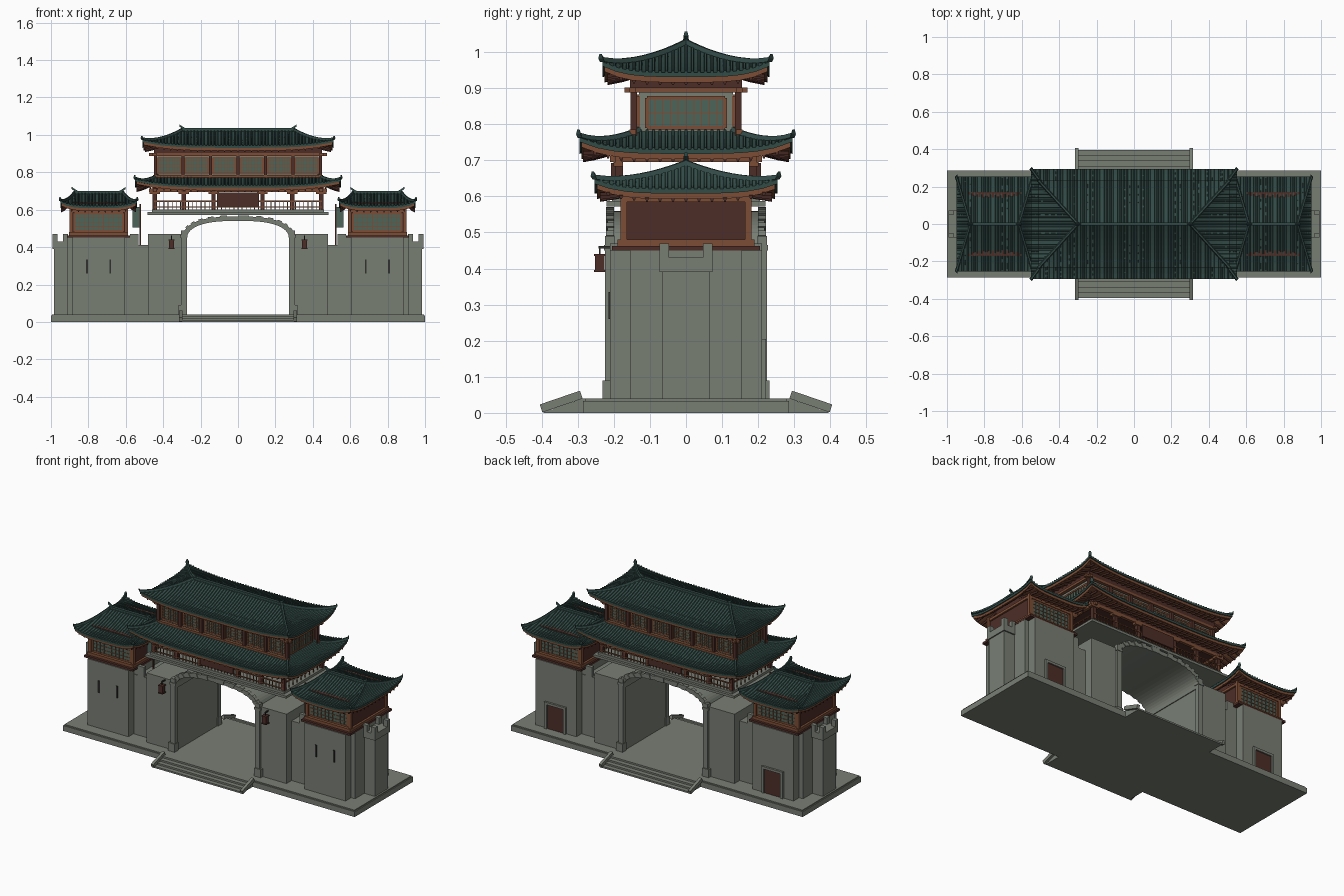
import bpy, bmesh, math
from mathutils import Matrix, Vector

if "Cube" in bpy.data.objects:
    bpy.data.objects.remove(bpy.data.objects["Cube"])

COLOURS = {
    "stone": (.19, .21, .175), "roof_tile": (.032, .07, .062),
    "timber": (.2, .075, .036), "dark_wood": (.075, .027, .02),
    "lattice_teal": (.075, .13, .105), "iron": (.03, .03, .028),
}
mats = {}
for name, rgb in COLOURS.items():
    m = bpy.data.materials.new(name)
    m.use_nodes = True
    m.diffuse_color = (*rgb, 1)
    m.node_tree.nodes["Principled BSDF"].inputs["Base Color"].default_value = (*rgb, 1)
    mats[name] = m

parts = {}


def part(name, mat):
    return parts.setdefault((name, mat), bmesh.new())


def box(bm, x, y, z, tilt=0):
    """Box from three (low, high) ranges, optionally tilted about x."""
    c = [sum(r) / 2 for r in (x, y, z)]
    s = [abs(r[1] - r[0]) for r in (x, y, z)]
    mat = Matrix.Translation(c) @ Matrix.Rotation(tilt, 4, 'X') @ Matrix.Diagonal((*s, 1))
    bmesh.ops.create_cube(bm, size=1, matrix=mat)


def around(c, half):
    return (c - half, c + half)


def sweep(bm, pts, side, w, h):
    """Tapered bar along a path; negative h hangs below it."""
    side = Vector(side).normalized() * w
    up = Vector((0, 0, h))
    rows = [[bm.verts.new(q) for q in (p - side, p - side * .5 + up, p + side * .5 + up, p + side)]
            for p in map(Vector, pts)]
    for a, b in zip(rows, rows[1:]):
        for i in range(4):
            bm.faces.new((a[i], a[(i + 1) % 4], b[(i + 1) % 4], b[i]))
    bm.faces.new(rows[0])
    bm.faces.new(rows[-1][::-1])


def hip_roof(name, cx, a, b, c, d, z0, h, lift, ridge):
    """Concave hip roof with upturned corners, tile ribs and rafters."""
    def half(t):
        return a + (c - a) * t, b + (d - b) * t

    def height(t, s):
        return z0 + h * max(t, 0) ** 1.5 + lift * abs(s) ** 4 * (1 - t) ** 2

    def shell(bm, top, bottom, inset, n=12, steps=6):
        grids = []
        for off in (top, bottom):
            grid = []
            for i in range(steps + 1):
                t = i / steps
                hx, hy = half(t)
                hx, hy = hx - inset, max(hy - inset, 0)
                ring = []
                for k in range(4):
                    for j in range(n):
                        s = 2 * j / n - 1
                        x, y = [(s * hx, -hy), (hx, s * hy), (-s * hx, hy), (-hx, -s * hy)][k]
                        ring.append(bm.verts.new((cx + x, y, height(t, s) + off)))
                grid.append(ring)
            grids.append(grid)
        bands = list(zip(grids[0], grids[0][1:]))
        bands += list(zip(grids[1][1:], grids[1])) + [(grids[1][0], grids[0][0])]
        for lo, hi in bands:
            for j in range(4 * n):
                k = (j + 1) % (4 * n)
                bm.faces.new((lo[j], lo[k], hi[k], hi[j]))
        bmesh.ops.remove_doubles(bm, verts=bm.verts, dist=.0002)

    shell(part(name + "_tiles", "roof_tile"), 0, -.012, 0)
    shell(part(name + "_soffit", "timber"), -.012, -.027, .006)

    def slopes(bm, gap, w, bar, off, start):
        for along_x in (True, False):
            A, C = (a, c) if along_x else (b, d)
            n = int(A / gap)
            for i in range(-n, n + 1):
                v = i * gap
                end = min(1, (A - abs(v)) / (A - C))
                if end < start + .05:
                    continue
                for sg in (-1, 1):
                    pts = []
                    for q in range(6):
                        t = start + (end - start) * q / 5
                        hx, hy = half(t)
                        z = height(t, v / max(hx if along_x else hy, .01)) + off
                        pts.append((cx + v, sg * hy, z) if along_x else (cx + sg * hx, v, z))
                    sweep(bm, pts, (1, 0, 0) if along_x else (0, 1, 0), w, bar)

    slopes(part(name + "_ribs", "roof_tile"), .018, .005, .006, -.001, 0)
    slopes(part(name + "_rafters", "dark_wood"), .036, .005, -.01, -.026, .06)
    # hip and ridge caps
    caps = part(name + "_ridges", "roof_tile")
    for sx in (-1, 1):
        for sy in (-1, 1):
            pts = []
            for i in range(-1, 9):
                t = i / 8 if i >= 0 else -.02
                hx, hy = half(t)
                pts.append((cx + sx * hx, sy * hy, height(t, 1) + (.008 if i < 0 else 0)))
            sweep(caps, pts, (sx, -sy, 0), .009, .013)
        if ridge:
            e = cx + sx * c
            sweep(caps, [(e - sx * .02, 0, z0 + h), (e, 0, z0 + h + .012), (e + sx * .014, 0, z0 + h + .022)],
                  (0, 1, 0), .007, .012)
    if ridge:
        box(caps, around(cx, c), (-.009, .009), (z0 + h - .01, z0 + h + .013))


def window(name, c, wall, out, half, z, cols, rows, side=False):
    """Teal panel with a timber frame and lattice on a wall plane."""
    def slab(mat, u, depth, zz):
        v = (wall - .003, wall + out * depth) if out > 0 else (wall - depth, wall + .003)
        bm = part(name + ("_panel" if mat == "lattice_teal" else "_lattice"), mat)
        box(bm, v if side else u, u if side else v, zz)
    lo, hi = z
    slab("lattice_teal", around(c, half), .003, z)
    for i in range(cols + 1):
        w = .005 if i in (0, cols) else .0015
        slab("timber", around(c - half + 2 * half * i / cols, w), .007, z)
    for i in range(rows + 1):
        w = .005 if i in (0, rows) else .0015
        slab("timber", around(c, half), .006, around(lo + (hi - lo) * i / rows, w))


# plinth, steps and sloped step walls
stone = part("plinth", "stone")
box(stone, (-1, 1), (-.285, .285), (0, .033))
box(stone, (-.995, .995), (-.28, .28), (.033, .04))
steps = part("steps", "stone")
for sy in (-1, 1):
    for i in range(4):
        box(steps, (-.3, .3), (sy * .28, sy * (.395 - i * .028)), (0, .01 * (i + 1)))
    for sx in (-1, 1):
        box(steps, around(sx * .306, .009), around(sy * .346, .059), (.02, .043), -sy * .33)

for sx in (-1, 1):
    cx = sx * .745
    # flanking towers with notched corners
    tower = part("tower_walls", "stone")
    box(tower, around(cx, .14), (-.21, .21), (.04, .45))
    box(tower, around(cx, .167), (-.155, .155), (.04, .45))
    # end buttress with parapet
    butt = part("end_buttress", "stone")
    box(butt, (sx * .9, sx * .985), (-.065, .065), (.04, .4))
    box(butt, (sx * .9, sx * .992), (-.073, .073), (.39, .43))
    for y in (-.06, .06):
        for x in (.922, .978):
            box(butt, around(sx * x, .014), around(y, .013), (.42, .47))
    # linking wall and gate piers
    link = part("link_wall", "stone")
    box(link, (sx * .47, sx * .6), (-.16, .16), (.04, .41))
    for y in (-.15, .15):
        box(link, around(sx * .555, .022), around(y, .01), (.4, .47))
    box(part("gate_pier", "stone"), (sx * .28, sx * .48), (-.21, .21), (.04, .47))
    for sy in (-1, 1):
        col = part("gate_columns", "stone")
        box(col, around(sx * .29, .016), around(sy * .211, .013), (.04, .49))
        box(col, around(sx * .295, .022), around(sy * .213, .018), (.04, .09))
        box(col, around(sx * .29, .02), around(sy * .211, .016), (.45, .465))
    # back door and front slits
    door = part("door_frame", "stone")
    for e in (-1, 1):
        box(door, around(cx + e * .065, .008), (.2, .222), (.04, .2))
    box(door, around(cx, .073), (.2, .222), (.19, .205))
    box(part("door_leaf", "dark_wood"), around(cx, .06), (.2, .214), (.04, .19))
    for e in (-1, 1):
        box(part("arrow_slits", "iron"), around(cx + e * .062, .005), (-.215, -.2), (.26, .335))
    # tower rooms
    box(part("tower_cornice", "dark_wood"), around(cx, .168), (-.205, .205), (.45, .463))
    box(part("tower_sill", "timber"), around(cx, .158), (-.19, .19), (.463, .48))
    box(part("tower_room", "dark_wood"), around(cx, .145), (-.17, .17), (.47, .64))
    box(part("tower_beam", "timber"), around(cx, .155), (-.18, .18), (.585, .6))
    for x in (-1, 1):
        for y in (-1, 1):
            box(part("tower_posts", "timber"), around(cx + x * .147, .009), around(y * .172, .009), (.47, .61))
    for sy in (-1, 1):
        window("tower_window", cx, sy * .17, sy, .13, (.487, .58), 10, 4)
    hip_roof("left_tower_roof" if sx > 0 else "right_tower_roof", cx, .205, .253, .13, 0, .62, .068, .027, True)
    # hanging banner and lantern
    box(part("banner", "lattice_teal"), around(sx * .545, .018), around(-.085, .003), (.505, .615))
    box(part("banner_pole", "dark_wood"), around(sx * .522, .004), around(-.085, .004), (.4, .63))
    lamp = part("lantern", "dark_wood")
    box(lamp, around(sx * .355, .013), around(-.239, .013), (.395, .435))
    for z in (.393, .438):
        box(lamp, around(sx * .355, .016), around(-.239, .016), around(z, .003))
    box(part("lantern_hook", "iron"), around(sx * .355, .003), (-.242, -.2), (.455, .462))
    box(part("lantern_hook", "iron"), around(sx * .355, .002), around(-.239, .002), (.438, .46))


# arch vault with stone face rings
def arch_point(i, n, grow):
    ang = math.pi * i / n
    c, s = math.cos(ang), math.sin(ang)
    return (math.copysign(abs(c) ** .75, c) * (.275 + grow), .43 + abs(s) ** .75 * (.11 + grow))


def arch_ring(bm, i, n, grow, y):
    quad = [arch_point(i, n, 0), arch_point(i + 1, n, 0), arch_point(i + 1, n, grow), arch_point(i, n, grow)]
    near, far = [[bm.verts.new((x, yy, z)) for x, z in quad] for yy in y]
    bm.faces.new(near)
    bm.faces.new(far[::-1])
    for k in range(4):
        bm.faces.new((near[k], far[k], far[(k + 1) % 4], near[(k + 1) % 4]))


for i in range(28):
    arch_ring(part("arch_vault", "stone"), i, 28, .02, (-.205, .205))
    for sy in (-1, 1):
        arch_ring(part("arch_stones", "stone"), i, 28, .03 if i % 2 else .024, (sy * .2, sy * (.222 if i % 2 else .218)))

# gallery deck and balustrade
deck = part("deck", "stone")
box(deck, (-.485, .485), (-.22, .22), (.572, .587))
box(deck, (-.46, .46), (-.205, .205), (.587, .602))
rail = part("balustrade", "timber")
for sy in (-1, 1):
    box(rail, (-.45, .45), around(sy * .195, .004), (.642, .648))
    box(rail, (-.45, .45), around(sy * .195, .003), (.612, .616))
    for i in range(41):
        box(rail, around(-.44 + i * .022, .002), around(sy * .195, .002), (.6, .645))
    box(part("plaque", "dark_wood"), (-.112, .112), around(sy * .202, .006), (.618, .692))
    # gallery columns, brackets and beams
    for x in (-.445, -.29, -.13, .13, .29, .445):
        box(part("gallery_columns", "dark_wood"), around(x, .011), around(sy * .185, .011), (.6, .73))
        box(part("gallery_brackets", "timber"), around(x, .028), around(sy * .188, .013), (.683, .696))
    box(part("gallery_beams", "timber"), (-.475, .475), around(sy * .187, .009), (.695, .712))
    # upper storey posts, beams and windows
    for i in range(7):
        box(part("upper_posts", "dark_wood"), around(-.441 + i * .147, .009), around(sy * .145, .009), (.76, .925))
    box(part("upper_beams", "timber"), (-.475, .475), around(sy * .148, .01), (.888, .902))
    box(part("upper_beams", "timber"), around(sy * .446, .01), (-.17, .17), (.888, .902))
    box(part("upper_sill", "timber"), (-.455, .455), around(sy * .148, .009), (.772, .785))
    for i in range(6):
        window("upper_window", -.3675 + i * .147, sy * .13, sy, .06, (.792, .878), 8, 5)
    window("end_window", 0, sy * .43, sy, .108, (.79, .873), 10, 2, side=True)
    box(part("gallery_beams", "timber"), around(sy * .445, .009), (-.21, .21), (.695, .712))
for sx in (-1, 1):
    for i in range(10):
        box(rail, around(sx * .447, .002), around(-.18 + i * .04, .002), (.6, .645))
    box(rail, around(sx * .447, .004), (-.195, .195), (.642, .648))
box(part("upper_walls", "stone"), (-.43, .43), (-.13, .13), (.74, .93))
box(part("gallery_ceiling", "dark_wood"), (-.455, .455), (-.195, .195), (.71, .735))
box(part("upper_ceiling", "dark_wood"), (-.45, .45), (-.155, .155), (.902, .93))

hip_roof("gallery_roof", 0, .55, .295, .43, .13, .73, .05, .033, False)
hip_roof("main_roof", 0, .51, .232, .3, 0, .943, .08, .03, True)

for (name, mat), bm in parts.items():
    bmesh.ops.recalc_face_normals(bm, faces=bm.faces)
    mesh = bpy.data.meshes.new(name)
    bm.to_mesh(mesh)
    bm.free()
    mesh.materials.append(mats[mat])
    bpy.context.collection.objects.link(bpy.data.objects.new(name, mesh))
